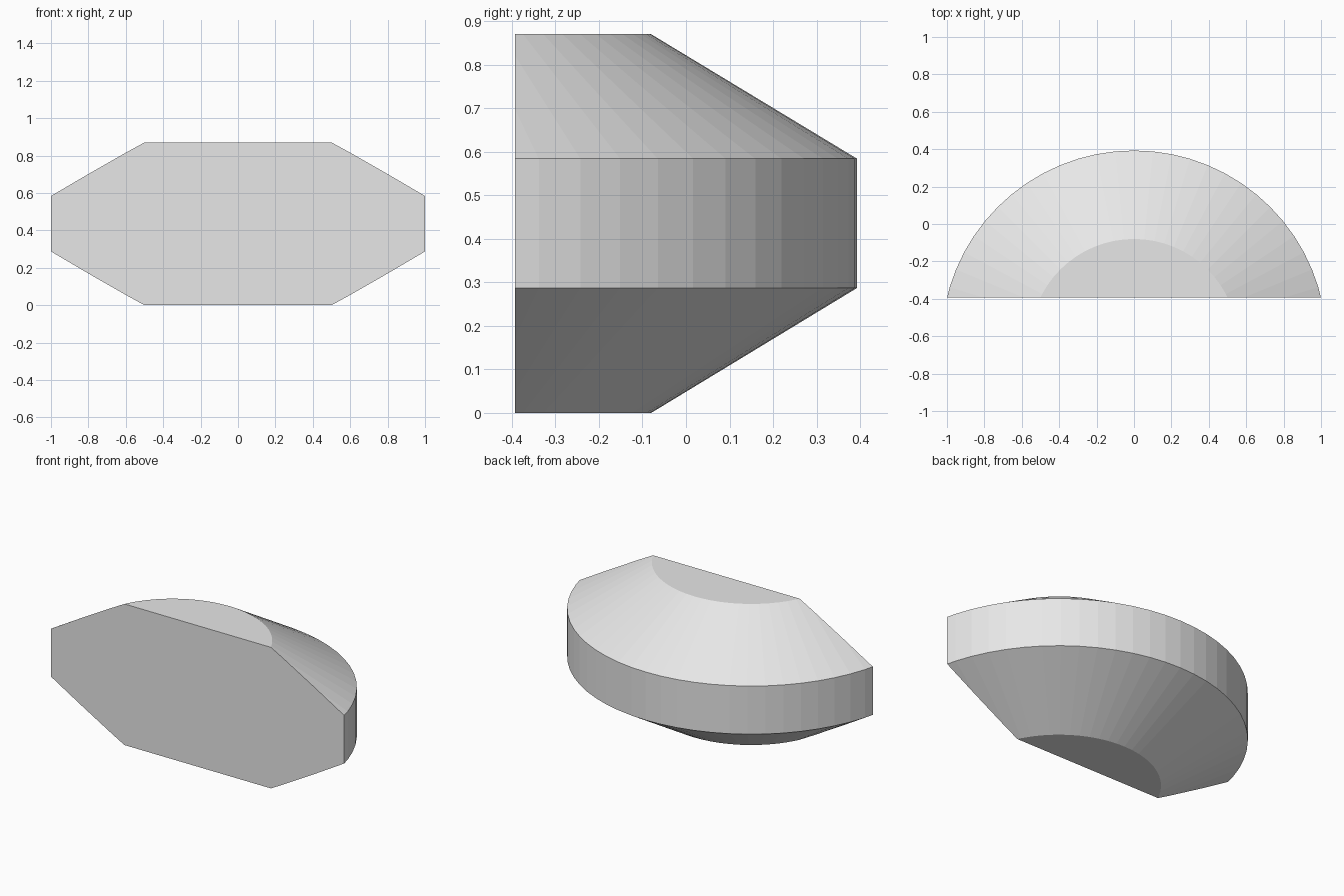
import bpy, bmesh, math
from mathutils import Vector, Matrix

cube = bpy.data.objects.get("Cube")
if cube:
    bpy.data.objects.remove(cube, do_unlink=True)

# Plain grey material
grey = bpy.data.materials.new("light_grey")
grey.use_nodes = True
colour = (0.8, 0.8, 0.8, 1)
grey.diffuse_color = colour
grey.node_tree.nodes["Principled BSDF"].inputs["Base Color"].default_value = colour

FRONT = -0.393          # y of the flat cut face
AXIS_Y = -0.637         # y of the axis of revolution
RIM, CAP = 1.03, 0.557  # rim and cap radii
HEIGHT, LOW, HIGH = 0.87, 0.287, 0.584

# Revolve the double-bevelled profile about its axis
bm = bmesh.new()
profile = [(0, 0), (CAP, 0), (RIM, LOW), (RIM, HIGH), (CAP, HEIGHT), (0, HEIGHT)]
verts = [bm.verts.new((0, AXIS_Y + r, z)) for r, z in profile]
edges = [bm.edges.new(pair) for pair in zip(verts, verts[1:])]
bmesh.ops.spin(bm, geom=verts + edges, cent=(0, AXIS_Y, 0), axis=(0, 0, 1),
               angle=math.tau, steps=64, use_merge=False)
bmesh.ops.remove_doubles(bm, verts=bm.verts, dist=0.0005)

# Slice off the front and close it with a flat face
cut = bmesh.ops.bisect_plane(bm, geom=bm.verts[:] + bm.edges[:] + bm.faces[:],
                             plane_co=(0, FRONT, 0), plane_no=(0, -1, 0),
                             clear_outer=True)
rim = [e for e in cut["geom_cut"] if isinstance(e, bmesh.types.BMEdge)]
bmesh.ops.contextual_create(bm, geom=rim)
bmesh.ops.recalc_face_normals(bm, faces=bm.faces)

mesh = bpy.data.meshes.new("half_disc_body")
bm.to_mesh(mesh)
bm.free()
mesh.materials.append(grey)
body = bpy.data.objects.new("half_disc_body", mesh)
bpy.context.collection.objects.link(body)
